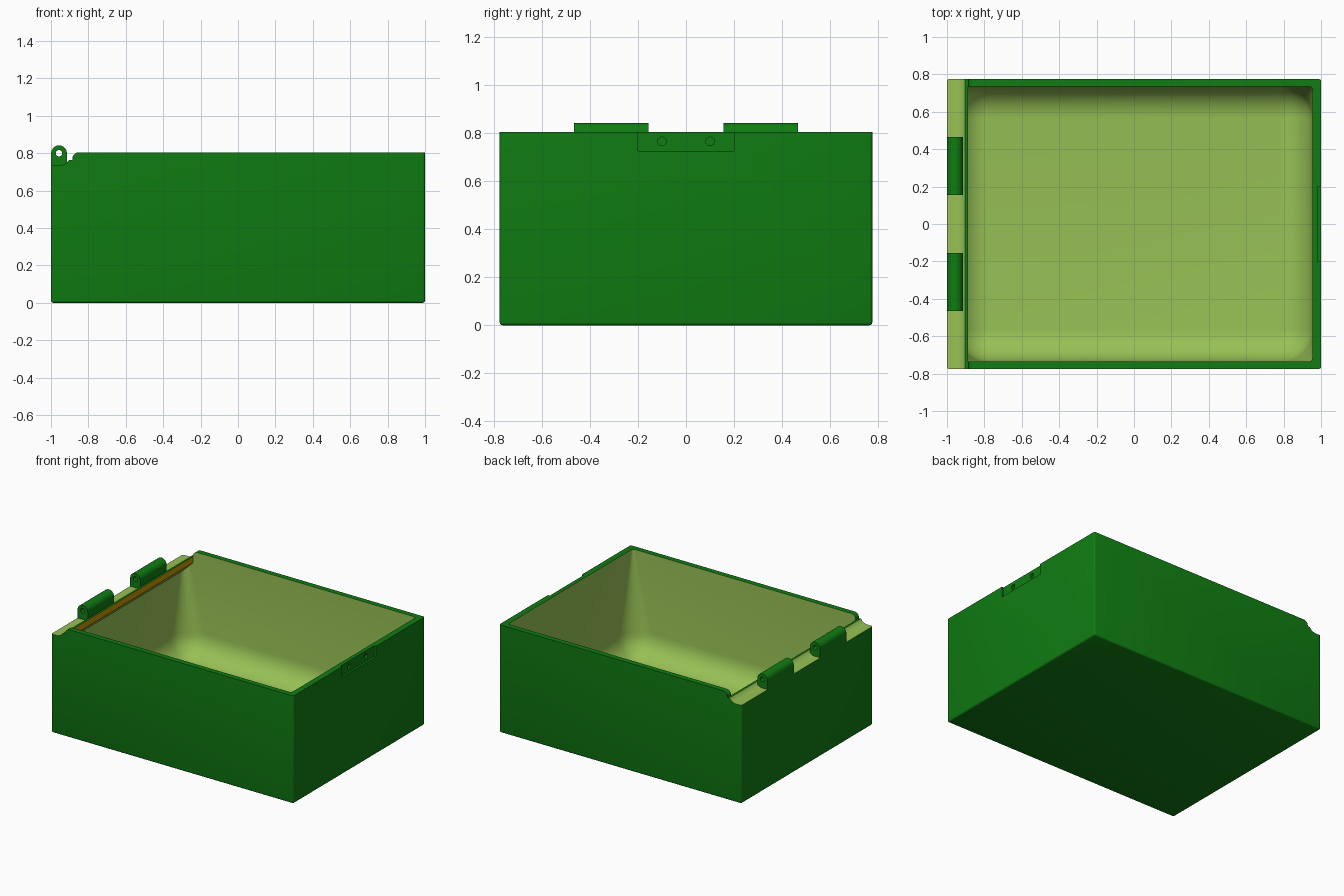
import bpy, bmesh, math

if "Cube" in bpy.data.objects:
    bpy.data.objects.remove(bpy.data.objects["Cube"])


def material(name, rgb):
    m = bpy.data.materials.new(name)
    m.diffuse_color = (*rgb, 1)
    m.use_nodes = True
    m.node_tree.nodes["Principled BSDF"].inputs["Base Color"].default_value = m.diffuse_color
    return m


MATS = [material("dark_green", (0.005, 0.205, 0.006)),
        material("light_green", (0.31, 0.53, 0.09)),
        material("amber", (0.55, 0.30, 0.0))]
GREEN, LIGHT, AMBER = 0, 1, 2


def finish(bm, name, mat=GREEN, rule=None):
    bmesh.ops.recalc_face_normals(bm, faces=bm.faces)
    for f in bm.faces:
        f.material_index = rule(f) if rule else mat
    me = bpy.data.meshes.new(name)
    bm.to_mesh(me)
    bm.free()
    ob = bpy.data.objects.new(name, me)
    bpy.context.collection.objects.link(ob)
    for m in MATS:
        me.materials.append(m)
    return ob


def loft(rings):
    """Closed skin through a list of equal-length rings."""
    bm = bmesh.new()
    vs = [[bm.verts.new(p) for p in r] for r in rings]
    n = len(vs[0])
    for a, b in zip(vs, vs[1:]):
        for i in range(n):
            j = (i + 1) % n
            bm.faces.new((a[i], a[j], b[j], b[i]))
    bm.faces.new(vs[0])
    bm.faces.new(vs[-1])
    return bm


def prism_y(xz, y0, y1):
    return loft([[(x, y, z) for x, z in xz] for y in (y0, y1)])


def box(x0, x1, y0, y1, z0, z1):
    return prism_y([(x0, z0), (x1, z0), (x1, z1), (x0, z1)], y0, y1)


def arc(cx, cy, r, a0, a1, n):
    angles = [math.radians(a0 + (a1 - a0) * i / n) for i in range(n + 1)]
    return [(cx + r * math.cos(a), cy + r * math.sin(a)) for a in angles]


def rounded_rect(hx, hy, r, z):
    pts = []
    for k, (sx, sy) in enumerate([(1, 1), (-1, 1), (-1, -1), (1, -1)]):
        pts += arc(sx * (hx - r), sy * (hy - r), r, 90 * k, 90 * k + 90, 8)
    return [(x, y, z) for x, y in pts]


def cylinder(axis, centre, r, length, segs=24):
    cx, cy, cz = centre
    ring = arc(0, 0, r, 0, 360, segs)[:-1]
    if axis == 'X':
        return loft([[(cx + s * length / 2, cy + a, cz + b) for a, b in ring] for s in (-1, 1)])
    return loft([[(cx + a, cy + s * length / 2, cz + b) for a, b in ring] for s in (-1, 1)])


def combine(target, tool, operation='DIFFERENCE'):
    mod = target.modifiers.new(operation.lower(), 'BOOLEAN')
    mod.operation, mod.object, mod.solver = operation, tool, 'EXACT'
    bpy.context.view_layer.objects.active = target
    bpy.ops.object.modifier_apply(modifier=mod.name)
    bpy.data.objects.remove(tool, do_unlink=True)


def smooth(ob):
    bpy.ops.object.select_all(action='DESELECT')
    ob.select_set(True)
    bpy.context.view_layer.objects.active = ob
    bpy.ops.object.shade_smooth_by_angle(angle=math.radians(30))


W, D, H = 1.0, 0.775, 0.805
HX, HZ = -0.957, 0.80          # hinge axis

# Outer body with softened bottom and upright edges
bm = box(-W, W, -D, D, 0, H)
edges = [e for e in bm.edges if min(v.co.z for v in e.verts) < 0.01]
bmesh.ops.bevel(bm, geom=edges, offset=0.012, segments=3, profile=0.5, affect='EDGES')
body = finish(bm, "box_body")

# Cavity: corners widen towards a generously rounded floor
R, FLOOR = 0.17, 0.045
rings = [rounded_rect(0.955, 0.735, 0.02, 0.9), rounded_rect(0.955, 0.735, 0.02, 0.78),
         rounded_rect(0.955, 0.735, 0.17, FLOOR + R)]
for i in range(1, 9):
    a = math.radians(90 * i / 8)
    inset = R * (1 - math.cos(a))
    rings.append(rounded_rect(0.955 - inset, 0.735 - inset, max(0.171 - inset, 0.003),
                              FLOOR + R * (1 - math.sin(a))))
combine(body, finish(loft(rings), "cavity_cutter", LIGHT))

# Overhanging hinge lip on the left wall, amber inner edge
lip = prism_y([(-0.98, 0.63), (-0.955, 0.65), (-0.887, 0.718), (-0.887, 0.765), (-0.98, 0.765)],
              -0.755, 0.755)
combine(body, finish(lip, "hinge_lip", rule=lambda f: AMBER if f.normal.x > 0.9 else
                     (LIGHT if f.normal.z < -0.3 else GREEN)), 'UNION')

# Hinge notch: concave trough, small ledge, convex shoulder
trough = [(-1.1, 0.735)] + arc(HX, HZ, 0.065, -90, -32.6, 8)
shoulder = [(-0.886, 0.765)] + arc(-0.85, 0.769, 0.036, 180, 90, 6)
notch = prism_y(trough + shoulder + [(-0.85, 0.95), (-1.1, 0.95)], -0.9, 0.9)
combine(body, finish(notch, "notch_cutter", rule=lambda f: LIGHT
                     if f.calc_center_median().x < -0.9025 else GREEN))

# Latch recess with two pin holes on the right wall
combine(body, finish(box(0.985, 1.1, -0.2, 0.2, 0.725, 0.9), "recess_cutter"))
for y in (-0.1, 0.1):
    combine(body, finish(cylinder('X', (0.985, y, 0.765), 0.018, 0.03), "pin_hole_cutter"))
smooth(body)

# Hinge knuckles with bored pin holes
for side, y in (("front", -0.31), ("back", 0.31)):
    arch = [(-1.0 + 0.001, 0.73), (-0.915, 0.73)] + arc(HX, HZ, 0.042, 0, 180, 16)
    knuckle = finish(prism_y(arch, y - 0.155, y + 0.155), side + "_hinge_knuckle")
    combine(knuckle, finish(cylinder('Y', (HX, y, HZ), 0.017, 0.4), "bore_cutter"))
    smooth(knuckle)
